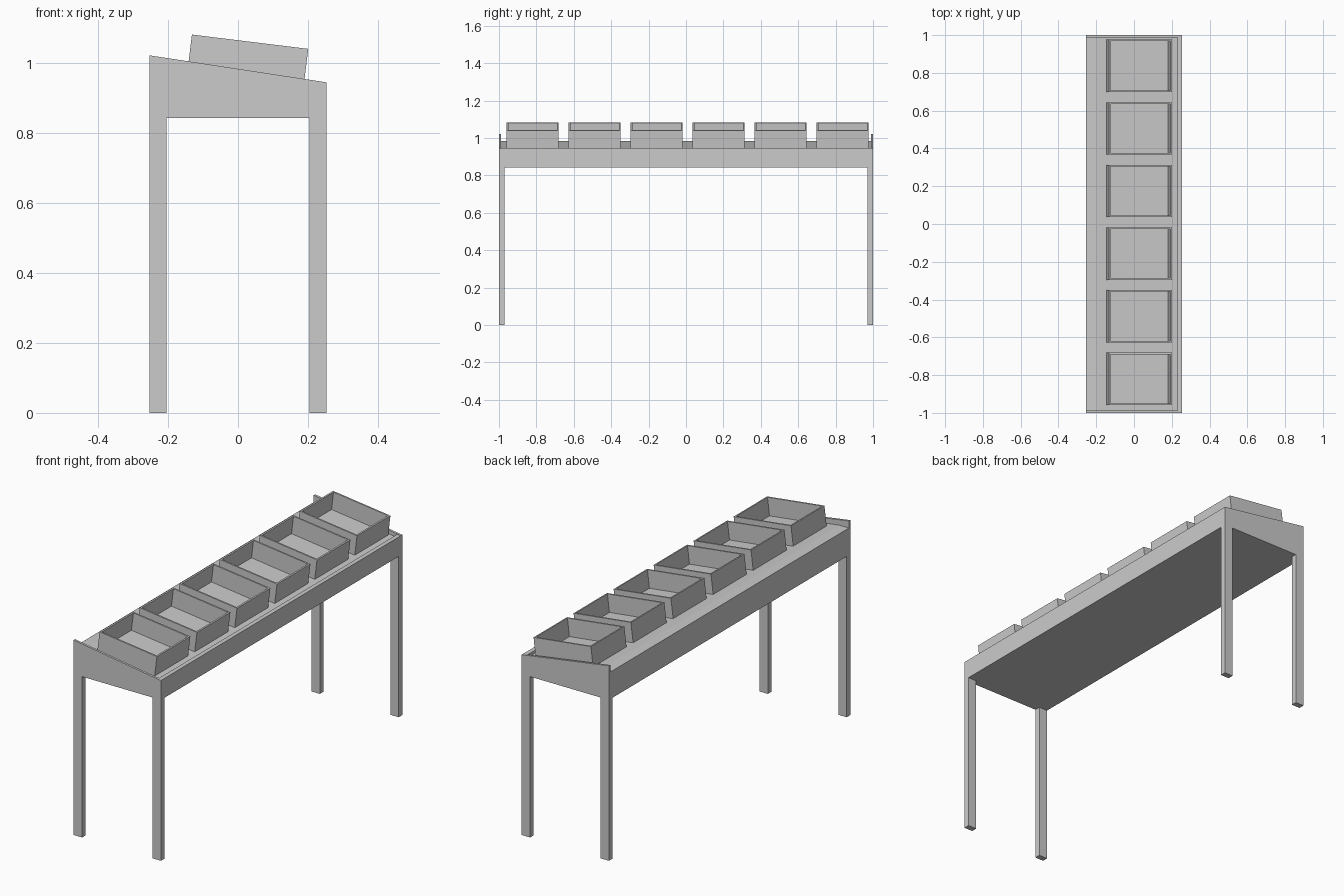
import bpy, bmesh
from math import radians
from mathutils import Matrix

if "Cube" in bpy.data.objects:
    bpy.data.objects.remove(bpy.data.objects["Cube"])


def finish(name, bm):
    bmesh.ops.recalc_face_normals(bm, faces=bm.faces[:])
    me = bpy.data.meshes.new(name)
    bm.to_mesh(me)
    bm.free()
    ob = bpy.data.objects.new(name, me)
    bpy.context.collection.objects.link(ob)
    return ob


def extrude_profile(name, pts, y0, y1):
    """Extrude an (x, z) outline along y."""
    bm = bmesh.new()
    face = bm.faces.new([bm.verts.new((x, y0, z)) for x, z in pts])
    ext = bmesh.ops.extrude_face_region(bm, geom=[face])
    verts = [g for g in ext["geom"] if isinstance(g, bmesh.types.BMVert)]
    bmesh.ops.translate(bm, vec=(0, y1 - y0, 0), verts=verts)
    return finish(name, bm)


def open_box(name, size, wall, matrix):
    """Open-topped box: inset the top face and push it down."""
    bm = bmesh.new()
    bmesh.ops.create_cube(bm, size=1, matrix=Matrix.Diagonal((*size, 1)))
    top = max(bm.faces, key=lambda f: f.calc_center_median().z)
    bmesh.ops.inset_region(bm, faces=[top], thickness=wall)
    ext = bmesh.ops.extrude_face_region(bm, geom=[top])
    verts = [g for g in ext["geom"] if isinstance(g, bmesh.types.BMVert)]
    bmesh.ops.translate(bm, vec=(0, 0, wall - size[2]), verts=verts)
    bmesh.ops.delete(bm, geom=[top], context='FACES')
    bm.transform(matrix)
    return finish(name, bm)


X = 0.253
# Sloping end panels and legs
for side, s in (("front", -1), ("back", 1)):
    extrude_profile(side + "_end_panel",
                    [(-X, 0.843), (X, 0.843), (X, 0.945), (-X, 1.022)], s * 1.0, s * 0.988)
    for name, x0, x1 in (("left", -X, -0.204), ("right", 0.204, X)):
        extrude_profile(f"{side}_{name}_leg",
                        [(x0, 0), (x1, 0), (x1, 0.843), (x0, 0.843)], s * 1.0, s * 0.97)

# Tray body: rear ledge, sloping shelf, raised front lip
extrude_profile("display_tray",
                [(-X, 0.843), (X, 0.843), (X, 0.945), (0.23, 0.945), (0.23, 0.930),
                 (-0.20, 0.985), (-X, 0.985)], -0.988, 0.988)

# Six tilted open bins
for i in range(6):
    m = (Matrix.Translation((0.028, -0.82 + 0.3315 * i, 1.008))
         @ Matrix.Rotation(radians(7), 4, 'Y'))
    open_box(f"bin_{i + 1}", (0.335, 0.277, 0.107), 0.012, m)
